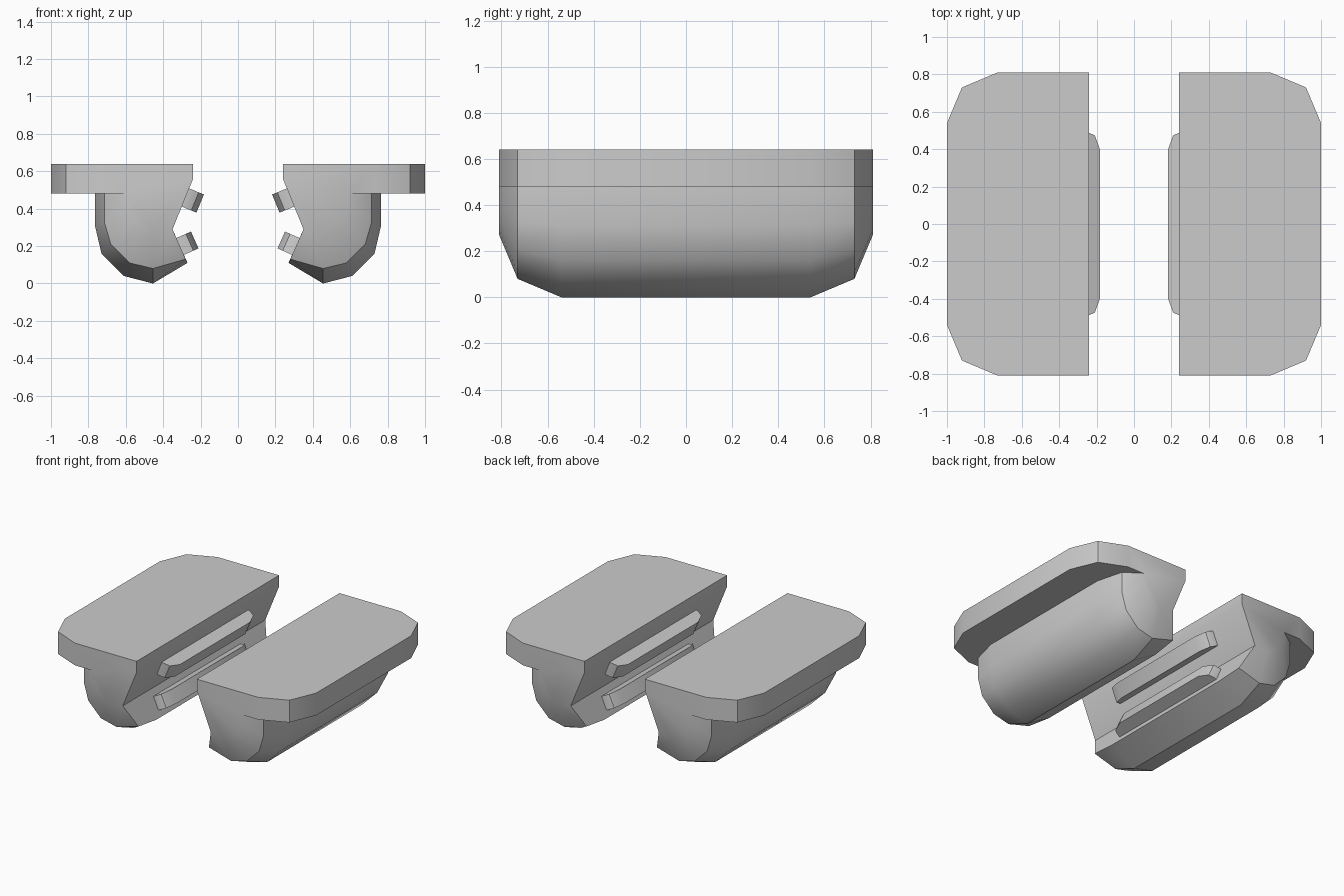
import bpy, bmesh
from mathutils import Vector

if "Cube" in bpy.data.objects:
    bpy.data.objects.remove(bpy.data.objects["Cube"])


def finish(name, polys):
    """Weld polygons into one mesh, mirror it to the left side, shade it."""
    bm = bmesh.new()
    cache = {}

    def vert(p):
        key = tuple(round(c, 4) for c in p)
        if key not in cache:
            cache[key] = bm.verts.new(key)
        return cache[key]

    for poly in polys:
        vs = list(dict.fromkeys(vert(p) for p in poly))
        if len(vs) > 2:
            bm.faces.new(vs)
    bmesh.ops.recalc_face_normals(bm, faces=bm.faces)
    me = bpy.data.meshes.new(name)
    bm.to_mesh(me)
    bm.free()
    ob = bpy.data.objects.new(name, me)
    bpy.context.collection.objects.link(ob)
    mod = ob.modifiers.new("mirror", 'MIRROR')
    mod.use_mirror_merge = False
    bpy.ops.object.select_all(action='DESELECT')
    ob.select_set(True)
    bpy.context.view_layer.objects.active = ob
    bpy.ops.object.shade_smooth_by_angle(angle=0.56)
    return ob


# Rounded underside: (x, z) sections from the inner lip to the slab underside
notch = (0.35, 0.29)
sections = {
    0.54: [(.27, .11), (.455, 0), (.61, .04), (.73, .16), (.765, .31), (.765, .48)],
    0.73: [(.28, .13), (.455, .08), (.58, .11), (.68, .21), (.715, .33), (.715, .48)],
    0.81: [notch, (.455, .27), (.51, .29), (.55, .34), (.58, .41), (.60, .48)],
}
ys = [-.81, -.73, -.54, .54, .73, .81]
rings = [[(x, y, z) for x, z in sections[abs(y)]] for y in ys]
polys = []
for a, b in zip(rings, rings[1:]):
    for i in range(5):
        polys.append([a[i], a[i + 1], b[i + 1], b[i]])

# Top slab with chamfered outer corners
E, TOP, BOT, INNER = .81, .64, .48, .24
half = [(.73, .81), (.92, .73), (1.0, .54)]
outer = [(x, -y) for x, y in half] + half[::-1]
polys.append([(INNER, -E, TOP)] + [(x, y, TOP) for x, y in outer] + [(INNER, E, TOP)])
polys.append([(x, y, BOT) for x, y in outer] + [r[-1] for r in rings[::-1]])
for (x0, y0), (x1, y1) in zip(outer, outer[1:]):
    polys.append([(x0, y0, BOT), (x1, y1, BOT), (x1, y1, TOP), (x0, y0, TOP)])

# Inner V-shaped face: lip, upper slope, lower slope
v0, v1 = [(notch[0], s * E, notch[1]) for s in (-1, 1)]
l0, l1 = [(INNER, s * E, .56) for s in (-1, 1)]
polys.append([(INNER, -E, TOP), (INNER, E, TOP), l1, l0])
polys.append([l0, l1, v1, v0])
polys.append([r[0] for r in rings])

# Flat end faces
for s, ring in ((-1, rings[0]), (1, rings[-1])):
    y = s * E
    polys.append([(INNER, y, TOP), (INNER, y, .56)] + ring
                 + [(.73, y, BOT), (.73, y, TOP)])
finish("jaw_body", polys)


# Grip ribs standing square on each slope of the V
def rib(name, upper, lower, out):
    out = Vector((out[0], 0, out[1])).normalized()
    loops = []
    for depth, y in ((-.01, .49), (.015, .49), (.055, .475), (.085, .40)):
        loops.append([Vector((p[0], s * y, p[1])) + out * depth
                      for p, s in ((upper, -1), (upper, 1), (lower, 1), (lower, -1))])
    faces = [loops[0], loops[-1]]
    for a, b in zip(loops, loops[1:]):
        for i in range(4):
            j = (i + 1) % 4
            faces.append([a[i], a[j], b[j], b[i]])
    finish(name, faces)


rib("upper_grip_rib", (.261, .508), (.301, .411), (-.27, -.11))
rib("lower_grip_rib", (.329, .243), (.289, .153), (-.18, .08))
